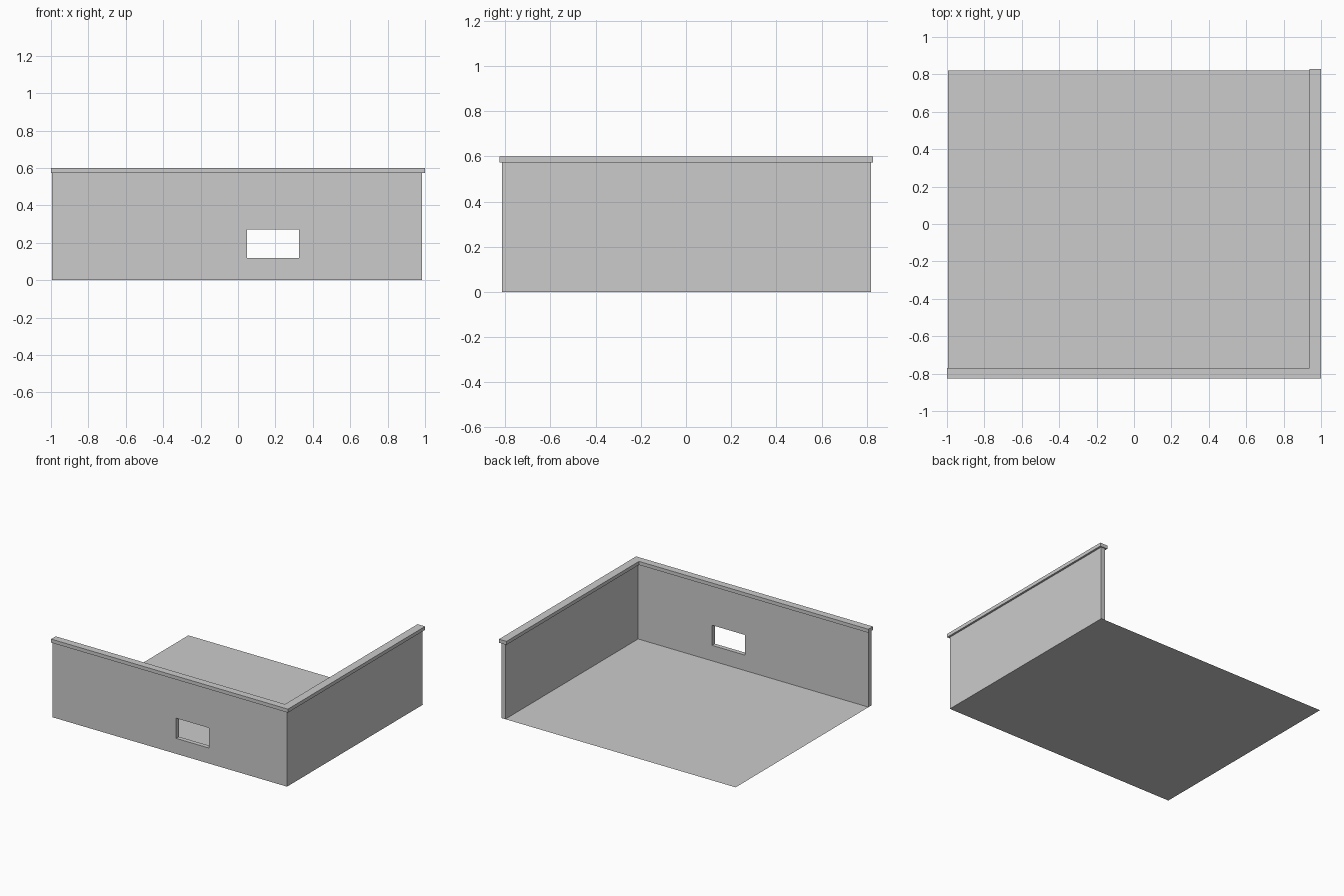
import bpy
import bmesh

cube = bpy.data.objects.get("Cube")
if cube:
    bpy.data.objects.remove(cube, do_unlink=True)

grey = bpy.data.materials.new("plain grey")
grey.use_nodes = True
colour = (0.6, 0.6, 0.6, 1)
grey.diffuse_color = colour
grey.node_tree.nodes["Principled BSDF"].inputs["Base Color"].default_value = colour


def prism(name, outline, z0, z1):
    """Extrude a flat outline from z0 up to z1; equal heights give a sheet."""
    bm = bmesh.new()
    face = bm.faces.new([bm.verts.new((x, y, z0)) for x, y in outline])
    if z1 > z0:
        top = bmesh.ops.extrude_face_region(bm, geom=[face])["geom"]
        moved = [v for v in top if isinstance(v, bmesh.types.BMVert)]
        bmesh.ops.translate(bm, verts=moved, vec=(0, 0, z1 - z0))
        bmesh.ops.recalc_face_normals(bm, faces=bm.faces)
    mesh = bpy.data.meshes.new(name)
    bm.to_mesh(mesh)
    bm.free()
    mesh.materials.append(grey)
    obj = bpy.data.objects.new(name, mesh)
    bpy.context.collection.objects.link(obj)
    return obj


def rectangle(x0, x1, y0, y1):
    return [(x0, y0), (x1, y0), (x1, y1), (x0, y1)]


def corner(left, right, front, back, side_width, front_width):
    """L-shaped outline along the front and the left-hand side."""
    return [(left, front), (right, front), (right, back),
            (right - side_width, back),
            (right - side_width, front + front_width),
            (left, front + front_width)]


# Thin floor sheet
prism("floor", rectangle(-0.995, 0.985, -0.815, 0.822), 0, 0)

# Two walls meeting at the front corner
walls = prism("corner_walls",
              corner(-0.995, 0.985, -0.815, 0.82, 0.034, 0.034), 0, 0.58)

# Window opening through the front wall
cutter = prism("window_cutter", rectangle(0.048, 0.327, -0.9, -0.7), 0.118, 0.272)
cutter.hide_render = True
cutter.hide_viewport = True
opening = walls.modifiers.new("window_opening", 'BOOLEAN')
opening.operation = 'DIFFERENCE'
opening.solver = 'EXACT'
opening.object = cutter

# Overhanging coping along the wall tops
prism("wall_coping", corner(-1, 1, -0.826, 0.828, 0.063, 0.055), 0.573, 0.6)
